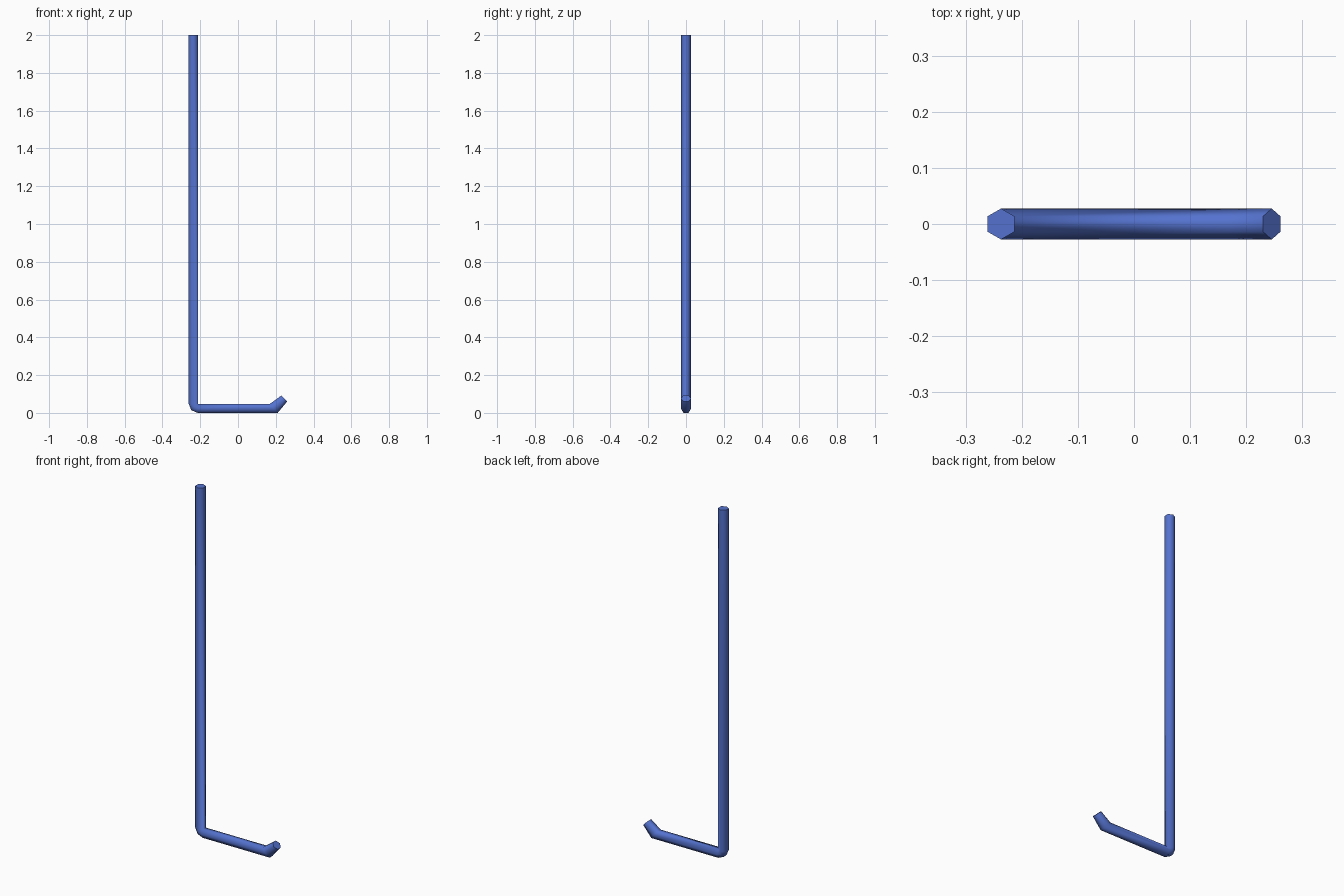
import bpy, bmesh
from math import sin, cos, radians

if "Cube" in bpy.data.objects:
    bpy.data.objects.remove(bpy.data.objects["Cube"])

W = 0.024   # half width of the rod in the bending plane
H = 0.0275  # half width of the rod in y

# Cross-sections along the rod: (inner x, z), (outer x, z)
px, pz = -0.213, 2 * W
sections = [((px, 2.0), (px - 2 * W, 2.0))]
for a in (180, 225, 270):  # bend fans around the inner corner
    a = radians(a)
    sections.append(((px, pz), (px + 2 * W * cos(a), pz + 2 * W * sin(a))))
sections += [((0.169, 2 * W), (0.210, 0.0)),      # start of upturned tip
             ((0.230, 0.092), (0.261, 0.061))]    # tip end

# Six-sided rings joined into one rod
bm = bmesh.new()
rings = []
for (ix, iz), (ox, oz) in sections:
    ring = []
    for k in range(6):
        a = radians(30 + 60 * k)
        t = 0.5 - 0.5 * cos(a) / cos(radians(30))
        ring.append(bm.verts.new((ix + (ox - ix) * t, H * sin(a), iz + (oz - iz) * t)))
    rings.append(ring)
for r, s in zip(rings, rings[1:]):
    for k in range(6):
        n = (k + 1) % 6
        bm.faces.new((r[k], r[n], s[n], s[k]))
bm.faces.new(rings[0])
bm.faces.new(rings[-1])
bmesh.ops.remove_doubles(bm, verts=bm.verts, dist=0.0005)
bmesh.ops.recalc_face_normals(bm, faces=bm.faces)

mesh = bpy.data.meshes.new("bent_rod")
bm.to_mesh(mesh)
bm.free()
rod = bpy.data.objects.new("bent_rod", mesh)
bpy.context.collection.objects.link(rod)

# Blue finish, smooth sides and crisp end caps
mat = bpy.data.materials.new("blue")
mat.diffuse_color = (0.09, 0.17, 0.62, 1)
mat.use_nodes = True
mat.node_tree.nodes["Principled BSDF"].inputs["Base Color"].default_value = mat.diffuse_color
mesh.materials.append(mat)
bpy.context.view_layer.objects.active = rod
rod.select_set(True)
bpy.ops.object.shade_smooth_by_angle(angle=radians(70))
